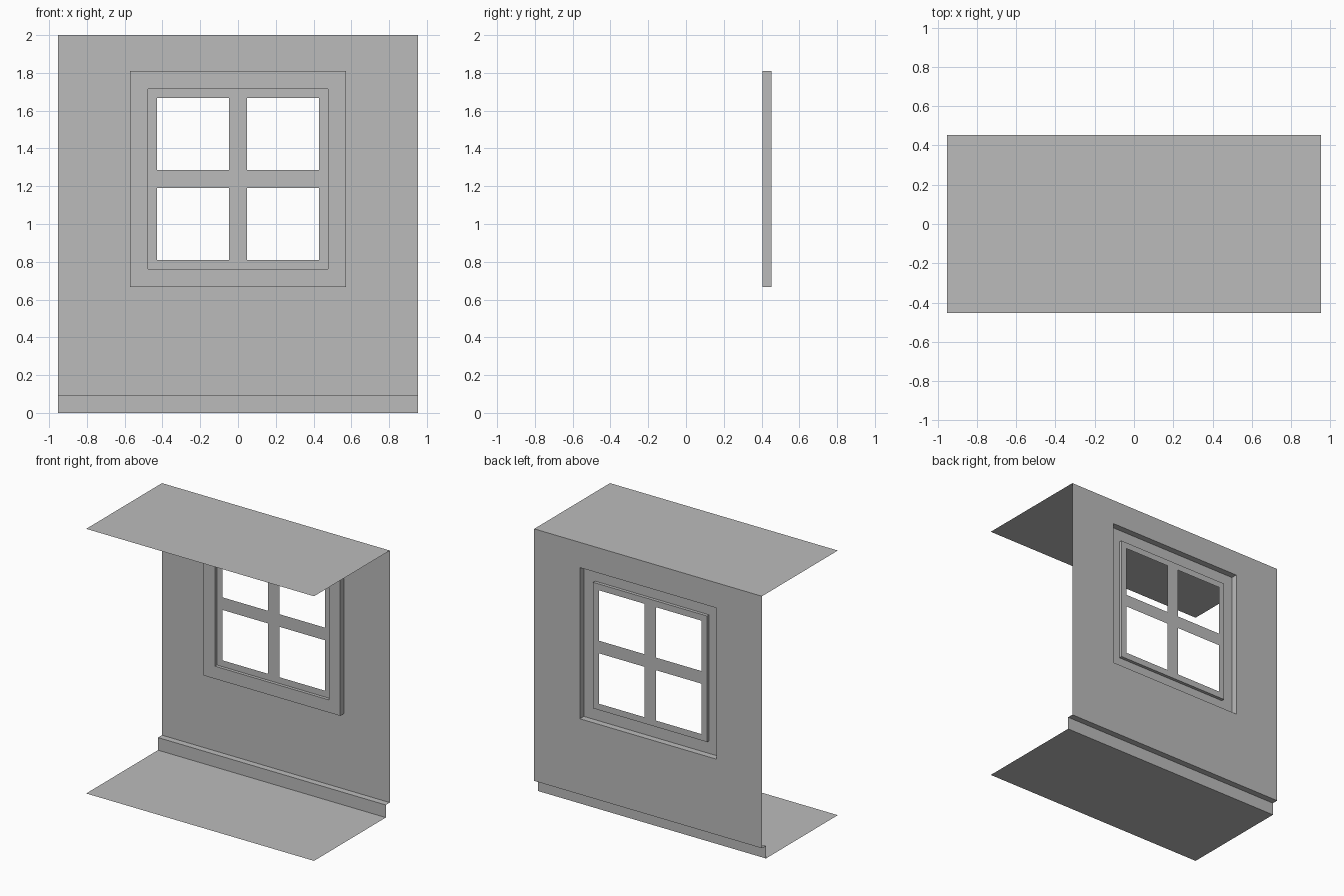
import bpy
import bmesh

cube = bpy.data.objects.get("Cube")
if cube:
    bpy.data.objects.remove(cube, do_unlink=True)

U = 2 / 21                      # one module of the wall panel
HALF_W, TOP = 10 * U, 21 * U
BACK, FRONT = 4.75 * U, -4.75 * U
STEP = BACK - U / 2             # plane of the skirting and the window casing
SASH = BACK - U / 4             # plane of the glazing bars
WIN_Z = 13 * U

grey = bpy.data.materials.new("plain grey")
grey.use_nodes = True
grey.diffuse_color = (0.5, 0.5, 0.5, 1)
grey.node_tree.nodes["Principled BSDF"].inputs["Base Color"].default_value = (0.5, 0.5, 0.5, 1)


def build(name, quads):
    """Make one sheet object from a list of four-cornered faces."""
    bm = bmesh.new()
    for quad in quads:
        bm.faces.new([bm.verts.new(p) for p in quad])
    bmesh.ops.remove_doubles(bm, verts=bm.verts, dist=1e-5)
    mesh = bpy.data.meshes.new(name)
    bm.to_mesh(mesh)
    bm.free()
    mesh.materials.append(grey)
    obj = bpy.data.objects.new(name, mesh)
    bpy.context.collection.objects.link(obj)
    return obj


def rect(half_w, z0, z1, y):
    return [(-half_w, y, z0), (half_w, y, z0), (half_w, y, z1), (-half_w, y, z1)]


def square(half, y):
    return rect(half, WIN_Z - half, WIN_Z + half, y)


def band(outer, inner):
    """Four faces joining two rectangular loops."""
    return [(outer[i], outer[(i + 1) % 4], inner[(i + 1) % 4], inner[i]) for i in range(4)]


def strip(profile):
    """Sweep a (y, z) profile across the full width."""
    return [((-HALF_W, *a), (HALF_W, *a), (HALF_W, *b), (-HALF_W, *b))
            for a, b in zip(profile, profile[1:])]


# Floor, skirting and ceiling sheets
build("floor", strip([(FRONT, 0), (STEP, 0)]))
build("skirting", strip([(STEP, 0), (STEP, U), (BACK, U)]))
build("ceiling", strip([(BACK, TOP), (FRONT, TOP)]))

# Wall with a square window opening
build("wall", band(rect(HALF_W, U, TOP, BACK), square(6 * U, BACK)))

# Raised casing with its outer and inner returns
loops = [square(6 * U, BACK), square(6 * U, STEP), square(5 * U, STEP), square(5 * U, SASH)]
build("window_casing", [q for a, b in zip(loops, loops[1:]) for q in band(a, b)])

# Sash with glazing bars around four open panes
cuts = [c * U for c in (-5, -4.5, -0.5, 0.5, 4.5, 5)]
sash = []
for i in range(5):
    for j in range(5):
        if i % 2 and j % 2:
            continue            # open pane
        x0, x1 = cuts[i], cuts[i + 1]
        z0, z1 = WIN_Z + cuts[j], WIN_Z + cuts[j + 1]
        sash.append([(x0, SASH, z0), (x1, SASH, z0), (x1, SASH, z1), (x0, SASH, z1)])
build("window_sash", sash)
